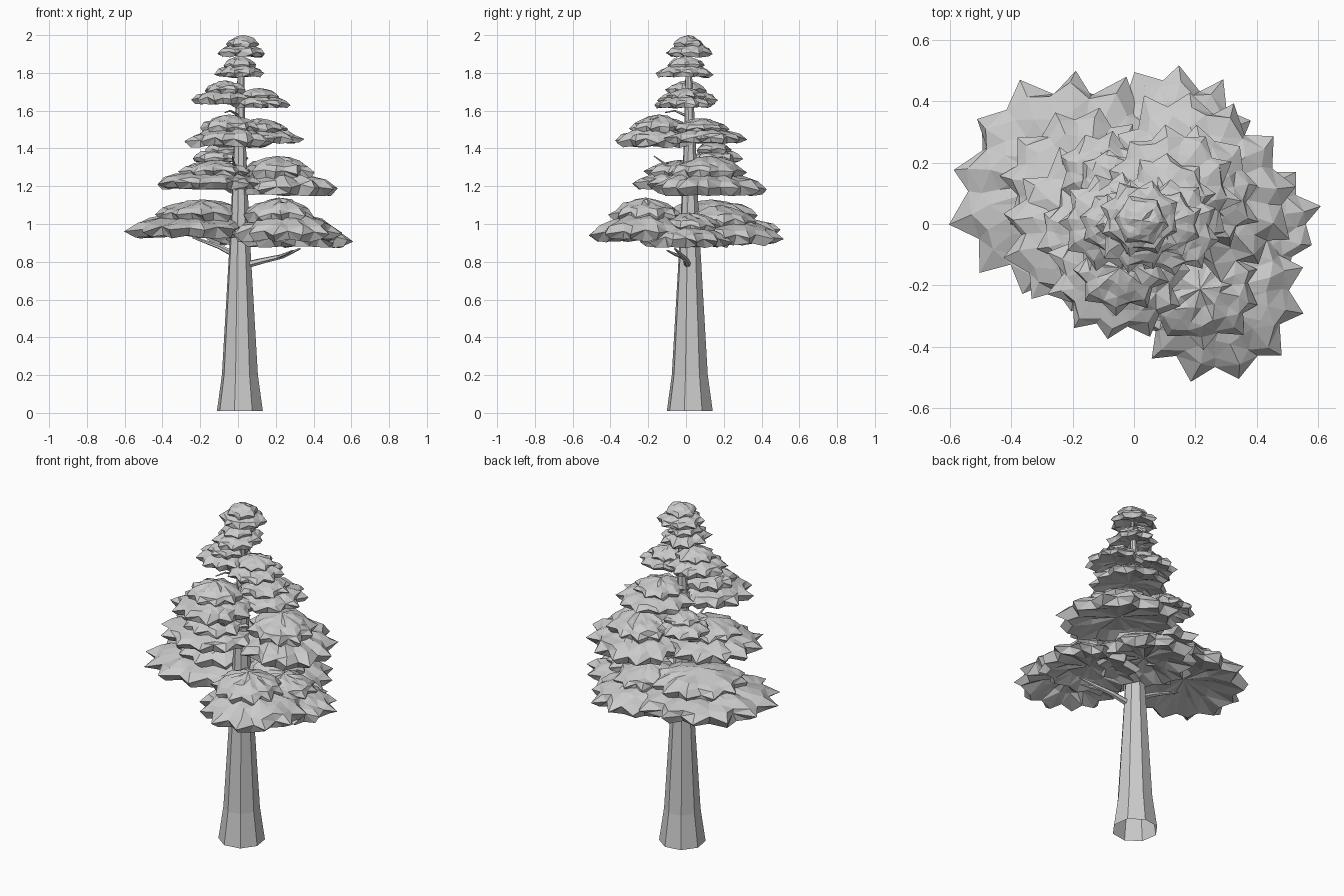
import bpy, bmesh, math, random
from mathutils import Vector

random.seed(11)
cube = bpy.data.objects.get("Cube")
if cube:
    bpy.data.objects.remove(cube)

grey = bpy.data.materials.new("plain grey")
grey.use_nodes = True
COLOUR = (0.6, 0.6, 0.6, 1)
grey.diffuse_color = COLOUR
grey.node_tree.nodes["Principled BSDF"].inputs["Base Color"].default_value = COLOUR


def finish(bm, name):
    bmesh.ops.recalc_face_normals(bm, faces=bm.faces)
    mesh = bpy.data.meshes.new(name)
    bm.to_mesh(mesh)
    bm.free()
    mesh.materials.append(grey)
    obj = bpy.data.objects.new(name, mesh)
    bpy.context.collection.objects.link(obj)


def bridge(bm, a, b):
    n = len(a)
    for i in range(n):
        j = (i + 1) % n
        bm.faces.new((a[i], a[j], b[j], b[i]))


def tube(name, path, sides):
    """Faceted tapering tube through (x, y, z, radius) points."""
    bm = bmesh.new()
    pts = [Vector(p[:3]) for p in path]
    rings = []
    for i, p in enumerate(pts):
        d = (pts[min(i + 1, len(pts) - 1)] - pts[max(i - 1, 0)]).normalized()
        u = d.cross(Vector((0, 1, 0))).normalized()
        v = u.cross(d)
        rings.append([bm.verts.new(p + path[i][3] * (u * math.cos(a) + v * math.sin(a)))
                      for a in [math.tau * (k + 0.3) / sides for k in range(sides)]])
    for a, b in zip(rings, rings[1:]):
        bridge(bm, a, b)
    bm.faces.new(rings[-1])
    finish(bm, name)


def layer(bm, cx, cy, z0, z1, ra, rb, angle, spikes):
    """Ragged flat dome: faceted crown, deep spiky rim and hollowed underside."""
    h = z1 - z0
    n = spikes * 2
    turn = random.random() * math.tau
    ca, sa = math.cos(angle), math.sin(angle)

    def ring(radius, height, jag, rough, drop=0.0):
        out = []
        for k in range(n):
            a = turn + math.tau * (k + random.uniform(-0.2, 0.2)) / n
            tip = k % 2
            r = radius + (jag if tip else -jag) + random.uniform(-rough, rough)
            u, v = ra * r * math.cos(a), rb * r * math.sin(a)
            z = z0 + h * (height + random.uniform(-0.07, 0.07) - (drop if tip else 0))
            out.append(bm.verts.new((cx + u * ca - v * sa, cy + u * sa + v * ca, z)))
        return out

    crown = ring(0.34, 0.88, 0.01, 0.04)
    middle = ring(0.60, 0.74, 0.03, 0.04)
    shoulder = ring(0.80, 0.58, 0.05, 0.03)
    rim = ring(0.92, 0.42, 0.10, 0.05, 0.12)
    under = ring(0.82, 0.08, 0.07, 0.04)
    hollow = ring(0.45, 0.30, 0.0, 0.04)
    top = bm.verts.new((cx, cy, z1))
    base = bm.verts.new((cx, cy, z0 + 0.4 * h))
    for a, b in ((crown, middle), (middle, shoulder), (shoulder, rim), (rim, under),
                 (under, hollow)):
        bridge(bm, a, b)
    for i in range(n):
        j = (i + 1) % n
        bm.faces.new((top, crown[i], crown[j]))
        bm.faces.new((base, hollow[j], hollow[i]))


def pad(name, cx, cy, z0, z1, ra, rb, degrees, spikes):
    """Bough of a broad skirt under a smaller overlapping dome."""
    bm = bmesh.new()
    h = z1 - z0
    for i, (low, high, size) in enumerate(((0, 0.68, 1), (0.42, 1, 0.68))):
        shift = 0.08 * i * min(ra, rb)
        layer(bm, cx * (1 - 0.12 * i) + random.uniform(-shift, shift),
              cy * (1 - 0.12 * i) + random.uniform(-shift, shift),
              z0 + h * low, z0 + h * high, ra * size, rb * size,
              math.radians(degrees), spikes - 2 * i)
    bmesh.ops.triangulate(bm, faces=bm.faces)
    finish(bm, name)


# Trunk, open at the foot
tube("trunk", [(0.01, 0.02, 0.01, 0.125), (0.01, 0.02, 0.2, 0.098), (0.01, 0.02, 0.5, 0.08),
               (0.01, 0.02, 0.9, 0.056), (0.01, 0.02, 1.2, 0.042), (0.01, 0.02, 1.5, 0.03),
               (0.015, 0.015, 1.75, 0.02), (0.02, 0.01, 1.95, 0.008)], 8)

# Boughs: centre, bottom, top, radii, turn in degrees, spikes
BOUGHS = {
    "lowest_bough_left_back": (-0.23, 0.14, 0.92, 1.13, 0.39, 0.35, 45, 13),
    "lowest_bough_right_front": (0.26, -0.23, 0.90, 1.14, 0.29, 0.28, 0, 12),
    "lowest_bough_right": (0.31, 0.00, 0.87, 1.06, 0.29, 0.25, 0, 12),
    "lowest_bough_back": (0.12, 0.23, 0.88, 1.10, 0.28, 0.28, 0, 12),
    "second_bough_right_back": (0.22, 0.13, 1.14, 1.36, 0.33, 0.27, -45, 12),
    "second_bough_left_front": (-0.15, -0.02, 1.18, 1.34, 0.28, 0.27, 0, 12),
    "third_bough_left_front": (-0.05, -0.16, 1.40, 1.58, 0.23, 0.22, 0, 11),
    "third_bough_right_back": (0.12, 0.10, 1.42, 1.56, 0.22, 0.22, 0, 11),
    "small_bough_left_back": (-0.10, 0.16, 1.32, 1.44, 0.15, 0.14, 0, 9),
    "fourth_bough_left": (-0.08, 0.01, 1.63, 1.76, 0.16, 0.16, 0, 10),
    "fourth_bough_right": (0.12, -0.01, 1.61, 1.72, 0.16, 0.16, 0, 10),
    "fifth_bough": (0.01, -0.01, 1.77, 1.89, 0.13, 0.15, 0, 9),
    "crown_tip": (0.02, 0.02, 1.88, 2.0, 0.13, 0.125, 0, 8),
}
for name, spec in BOUGHS.items():
    pad(name, *spec)

# Bare branches below and between the boughs
BRANCHES = {
    "branch_right": [(0.03, 0.01, 0.78, 0.02), (0.15, 0, 0.81, 0.015),
                     (0.24, -0.02, 0.83, 0.012), (0.33, -0.06, 0.87, 0.005)],
    "branch_right_fork": [(0.2, -0.01, 0.82, 0.01), (0.25, -0.06, 0.84, 0.008),
                          (0.29, -0.1, 0.86, 0.004)],
    "branch_left": [(0, 0.02, 0.83, 0.018), (-0.1, 0.04, 0.88, 0.013),
                    (-0.24, 0.08, 0.93, 0.006)],
    "branch_second_tier": [(0.01, 0.01, 1.28, 0.012), (-0.02, -0.1, 1.31, 0.008),
                           (-0.03, -0.17, 1.36, 0.003)],
    "branch_upper": [(0.01, 0.01, 1.57, 0.008), (-0.04, -0.06, 1.6, 0.005),
                     (-0.07, -0.11, 1.59, 0.003)],
}
for name, path in BRANCHES.items():
    tube(name, path, 6)
